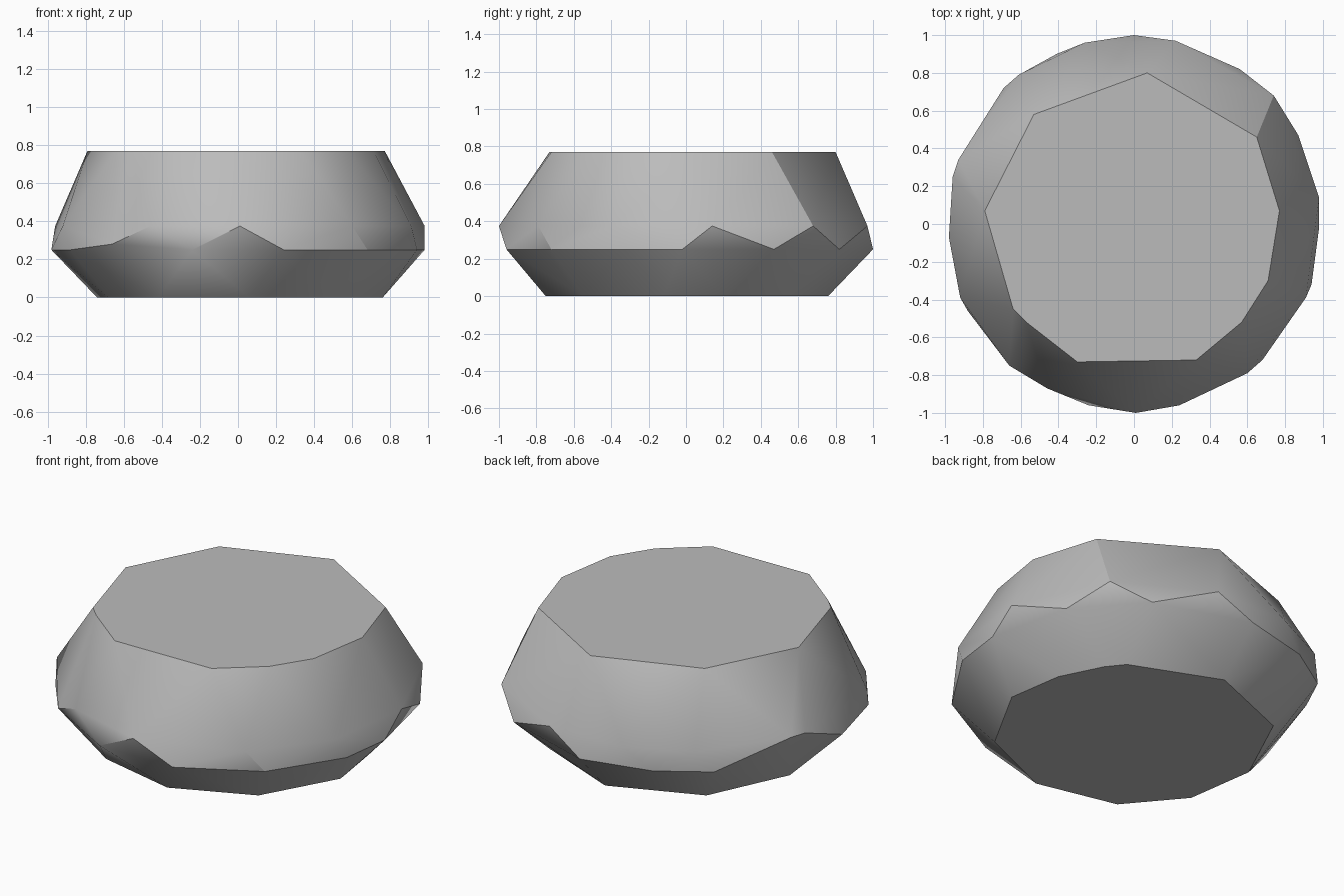
import bpy
import bmesh
import math


def remove_default_cube():
    cube = bpy.data.objects.get("Cube")
    if cube is not None:
        bpy.data.objects.remove(cube, do_unlink=True)


def make_material(name, colour):
    material = bpy.data.materials.new(name)
    material.use_nodes = True
    material.diffuse_color = colour
    material.node_tree.nodes["Principled BSDF"].inputs["Base Color"].default_value = colour
    return material


def build_faceted_stone(name, outlines, material):
    """Stretch a convex skin over stacked outlines and merge its flat facets."""
    bm = bmesh.new()
    for height, outline in outlines:
        for x, y in outline:
            bm.verts.new((x, y, height))
    hull = bmesh.ops.convex_hull(bm, input=bm.verts[:])
    leftovers = {v for v in hull["geom_interior"] + hull["geom_unused"]
                 if isinstance(v, bmesh.types.BMVert)}
    bmesh.ops.delete(bm, geom=list(leftovers), context="VERTS")
    bmesh.ops.dissolve_limit(bm, angle_limit=math.radians(1),
                             verts=bm.verts[:], edges=bm.edges[:])
    bmesh.ops.recalc_face_normals(bm, faces=bm.faces[:])

    mesh = bpy.data.meshes.new(name)
    bm.to_mesh(mesh)
    bm.free()
    mesh.materials.append(material)
    stone = bpy.data.objects.new(name, mesh)
    bpy.context.collection.objects.link(stone)
    return stone


def shade_with_sharp_rims(stone):
    bpy.ops.object.select_all(action="DESELECT")
    stone.select_set(True)
    bpy.context.view_layer.objects.active = stone
    bpy.ops.object.shade_smooth_by_angle(angle=math.radians(30))


# Flat underside
base_outline = [(0, .76), (-.52, .55), (-.74, .08), (-.68, -.33), (-.42, -.64),
                (.06, -.75), (.52, -.55), (.76, -.12), (.71, .21), (.59, .45), (.51, .55)]

# Widest part: a lower crease and the staggered points just above it
lower_girdle = [(0, 1), (.56, .82), (.87, .47), (.98, -.02), (.94, -.32), (.68, -.72),
                (.24, -.96), (-.24, -.96), (-.88, -.46), (-.98, -.07),
                (-.69, .72), (-.41, .9)]
chipped_corner = [(-.66, -.75)]
upper_girdle = [(.22, .97), (.74, .68), (.98, .14), (.91, -.39), (.6, -.79), (.01, -1),
                (-.46, -.87), (-.92, -.39), (-.96, .25), (-.93, .34), (-.61, .79), (-.26, .96)]

# Flat top
top_outline = [(.07, .8), (.65, .46), (.77, .07), (.71, -.3), (.57, -.52), (.33, -.72),
               (-.3, -.73), (-.57, -.52), (-.64, -.45), (-.79, .07), (-.53, .58)]

remove_default_cube()
stone_grey = make_material("stone grey", (.5, .5, .5, 1))
stone = build_faceted_stone(
    "faceted_stone",
    [(0, base_outline), (.25, lower_girdle), (.28, chipped_corner),
     (.375, upper_girdle), (.77, top_outline)],
    stone_grey)
shade_with_sharp_rims(stone)
